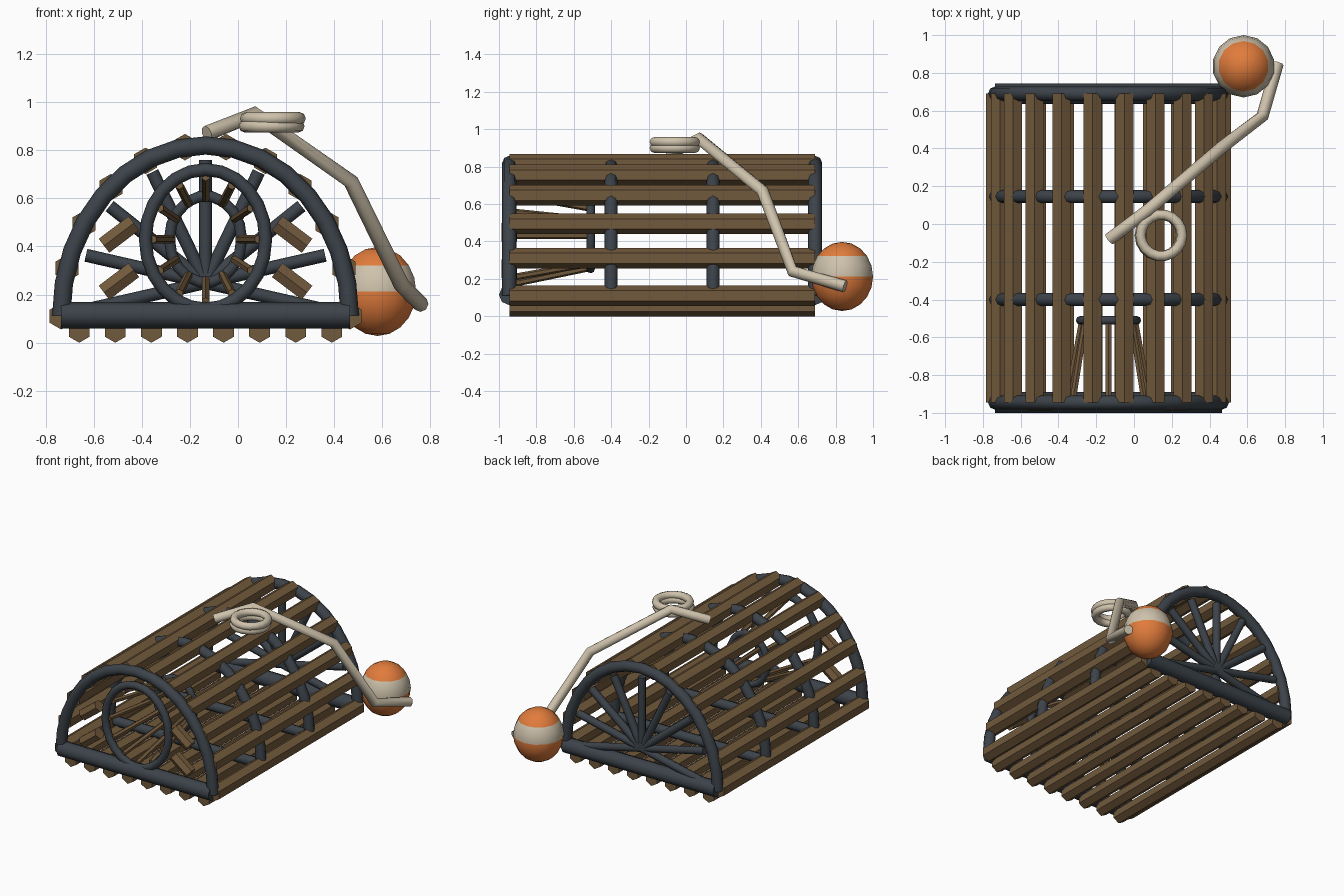
import bpy, bmesh, math
from mathutils import Vector

cube = bpy.data.objects.get("Cube")
if cube:
    bpy.data.objects.remove(cube, do_unlink=True)


def material(name, rgb):
    m = bpy.data.materials.new(name)
    m.use_nodes = True
    m.diffuse_color = (*rgb, 1)
    bsdf = next(n for n in m.node_tree.nodes if n.type == 'BSDF_PRINCIPLED')
    bsdf.inputs["Base Color"].default_value = (*rgb, 1)
    bsdf.inputs["Roughness"].default_value = 0.8
    return m


SLATE = material("dark slate", (0.045, 0.056, 0.068))
WOOD = material("brown wood", (0.165, 0.1, 0.045))
ROPE = material("cream rope", (0.62, 0.54, 0.41))
ORANGE = material("buoy orange", (0.75, 0.2, 0.045))
X, Y, Z = Vector((1, 0, 0)), Vector((0, 1, 0)), Vector((0, 0, 1))


def finish(bm, name, mats, angle):
    bmesh.ops.recalc_face_normals(bm, faces=bm.faces)
    mesh = bpy.data.meshes.new(name)
    bm.to_mesh(mesh)
    bm.free()
    for m in mats:
        mesh.materials.append(m)
    ob = bpy.data.objects.new(name, mesh)
    bpy.context.collection.objects.link(ob)
    bpy.ops.object.select_all(action='DESELECT')
    ob.select_set(True)
    bpy.context.view_layer.objects.active = ob
    bpy.ops.object.shade_smooth_by_angle(angle=math.radians(angle))
    return ob


def tube(name, points, radius, mat, ref=Z, sides=8, closed=False, angle=50):
    """Sweep a regular polygon along a path."""
    pts = [Vector(p) for p in points]
    n = len(pts)
    bm = bmesh.new()
    rings = []
    for i, p in enumerate(pts):
        a = pts[(i - 1) % n] if closed or i else p
        b = pts[(i + 1) % n] if closed or i < n - 1 else p
        t = ((b - p).normalized() + (p - a).normalized()).normalized()
        u = (ref - t * ref.dot(t)).normalized()
        v = t.cross(u)
        rings.append([bm.verts.new(p + radius * (u * math.cos(k * math.tau / sides)
                      + v * math.sin(k * math.tau / sides))) for k in range(sides)])
    for i in range(n if closed else n - 1):
        r, s = rings[i], rings[(i + 1) % n]
        for k in range(sides):
            j = (k + 1) % sides
            bm.faces.new((r[k], r[j], s[j], s[k]))
    if not closed:
        bm.faces.new(rings[0])
        bm.faces.new(rings[-1])
    return finish(bm, name, [mat], angle)


def arc(cx, y, cz, rx, rz, start, end, count):
    """Points of an elliptical arc in an upright plane."""
    angles = [math.radians(start + (end - start) * i / count) for i in range(count + 1)]
    return [(cx + rx * math.cos(a), y, cz + rz * math.sin(a)) for a in angles]


CX, FRONT, BACK, BASE = -0.135, -0.945, 0.69, 0.11

# Arched frames with their floor bars
for y in (FRONT, -0.4, 0.145, BACK):
    end = y in (FRONT, BACK)
    tube("hoop", arc(CX, y, BASE, 0.6, 0.71, 0, 180, 16), 0.038 if end else 0.035, SLATE, Y)
    tube("floor_bar", [(CX - 0.6, y, 0.115), (CX + 0.6, y, 0.115)],
         0.055 if end else 0.035, SLATE, Y)

# Six-sided slats over the arch and under the floor
for x, _, z in arc(CX, 0, BASE, 0.6, 0.71, 0, 180, 11):
    tube("arch_slat", [(x, FRONT, z), (x, BACK, z)], 0.055, WOOD, sides=6, angle=30)
for i in range(8):
    x = CX + (i - 3.5) * 0.15
    tube("floor_slat", [(x, FRONT, 0.05), (x, BACK, 0.05)], 0.05, WOOD, sides=6, angle=30)

# Fan of spokes in the back end
hub = Vector((CX, BACK, 0.25))
for i in range(-4, 5):
    a = math.radians(90) + i * math.tau / 14
    tip = hub + 0.51 * Vector((math.cos(a), 0, math.sin(a)))
    tube("back_spoke", [hub, tip], 0.027, SLATE, Y)

# Entrance funnel: two rings joined by sticks
MOUTH, THROAT, FZ = FRONT, -0.51, 0.43
tube("entrance_ring", arc(CX, MOUTH, FZ, 0.25, 0.29, 0, 345, 23), 0.027, SLATE, Y, closed=True)
tube("throat_ring", arc(CX, THROAT, FZ, 0.15, 0.18, 0, 340, 17), 0.023, SLATE, Y, closed=True)
outer = arc(CX, MOUTH, FZ, 0.22, 0.26, 30, 360, 11)
inner = arc(CX, THROAT, FZ, 0.14, 0.17, 30, 360, 11)
for p, q in zip(outer, inner):
    tube("funnel_stick", [p, q], 0.018, WOOD, sides=6)

# Short braces beside the entrance
for side in (-1, 1):
    for z in (0.255, 0.45):
        middle = Vector((CX + side * 0.36, FRONT, z))
        half = Vector((-side * 0.062, 0, 0.047))
        tube("entrance_brace", [middle - half, middle + half], 0.042, WOOD, Y, sides=6, angle=30)

# Line running from the top to the buoy, with a small coil
tube("rope", [(-0.13, -0.08, 0.87), (0.07, 0.07, 0.95), (0.47, 0.41, 0.67),
              (0.68, 0.57, 0.24), (0.76, 0.85, 0.16)], 0.033, ROPE)
for cx, cz in ((0.14, 0.9), (0.145, 0.932)):
    coil = [(cx + 0.11 * math.cos(a), 0.11 * math.sin(a) - 0.06, cz)
            for a in (i * math.tau / 18 for i in range(18))]
    tube("rope_coil", coil, 0.027, ROPE, closed=True)

# Buoy with a pale band above its middle
bm = bmesh.new()
bmesh.ops.create_uvsphere(bm, u_segments=14, v_segments=10, radius=0.165)
for f in bm.faces:
    height = f.calc_center_median().z
    f.material_index = int(0 < height < 0.097)
bmesh.ops.scale(bm, vec=(1, 1, 1.12), verts=bm.verts)
bmesh.ops.translate(bm, vec=(0.58, 0.835, 0.213), verts=bm.verts)
finish(bm, "buoy", [ORANGE, ROPE], 30)
